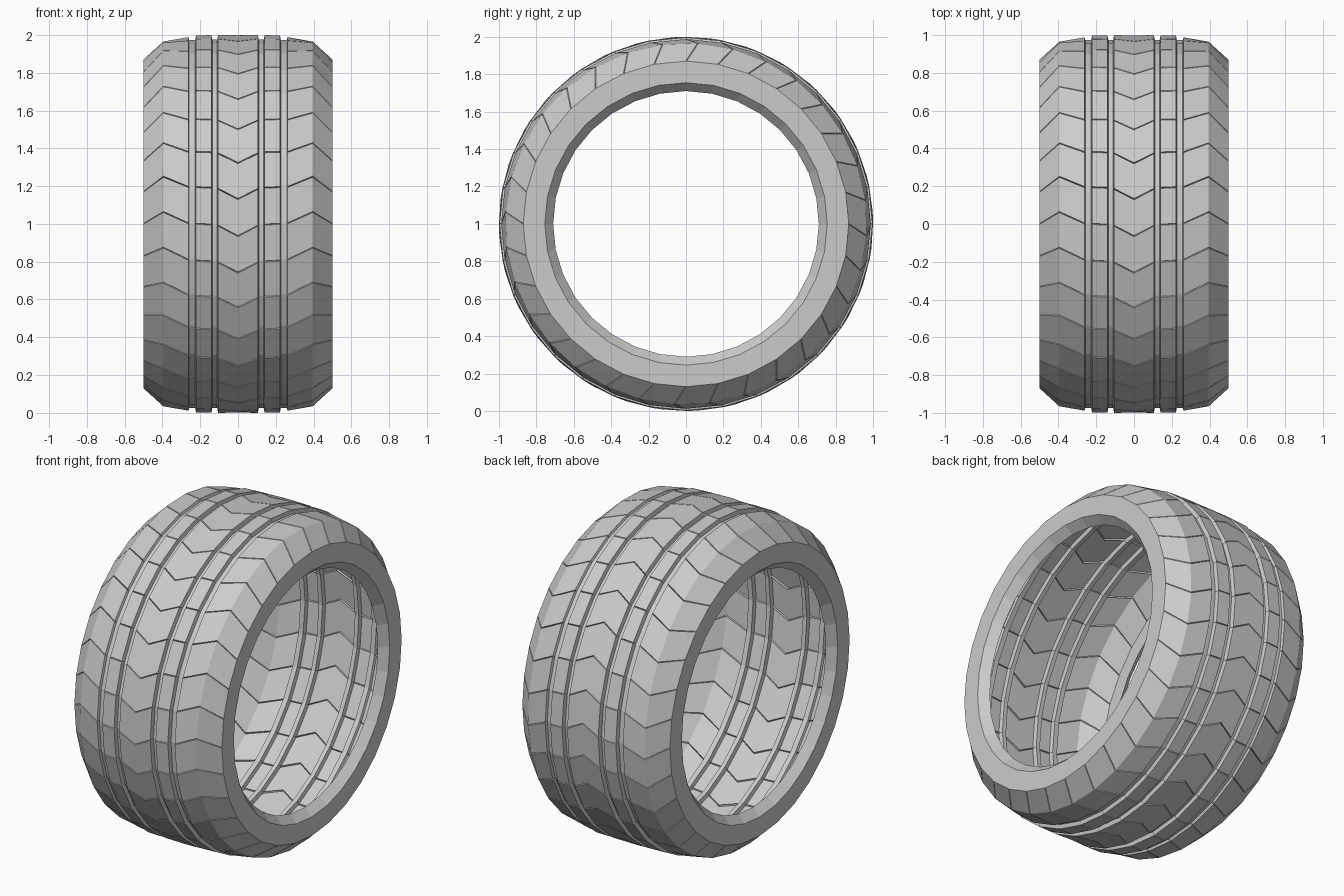
import bpy, bmesh, math

if "Cube" in bpy.data.objects:
    bpy.data.objects.remove(bpy.data.objects["Cube"])

SEGMENTS = 32                  # chevron blocks around the tyre
PHASE = math.radians(3.7)      # where the chevron tips sit
SLIT = 0.003                   # half width of the tread slits (radians)

# Half profile: x, radius, chevron sweep (radians), slit depth
half = [
    (0.000, 1.000, 0.000, 0.010),   # centre rib
    (0.105, 1.000, 0.055, 0.010),
    (0.110, 0.975, 0.057, 0.0),     # inner groove
    (0.136, 0.975, 0.060, 0.0),
    (0.141, 0.999, 0.061, 0.008),   # narrow rib
    (0.222, 0.997, 0.065, 0.008),
    (0.227, 0.973, 0.066, 0.0),     # outer groove
    (0.258, 0.973, 0.067, 0.0),
    (0.263, 0.988, 0.068, 0.010),   # shoulder
    (0.395, 0.967, 0.130, 0.010),
    (0.500, 0.870, 0.065, 0.0),     # flat sidewall
    (0.500, 0.755, 0.065, 0.0),
    (0.450, 0.710, 0.065, 0.0),     # bead lip
]
profile = [(-x, r, s, d) for x, r, s, d in reversed(half[1:])] + half

# Open shell swept round the x axis
bm = bmesh.new()
columns = []
for x, r, sweep, depth in profile:
    ring = []
    for k in range(SEGMENTS):
        base = 2 * math.pi * k / SEGMENTS + PHASE - sweep
        for da, dr in ((-SLIT, 0), (0, depth), (SLIT, 0)):
            a = base + da
            ring.append(bm.verts.new((x, -(r - dr) * math.sin(a),
                                      1 + (r - dr) * math.cos(a))))
    columns.append(ring)
for a, b in zip(columns, columns[1:]):
    n = len(a)
    for i in range(n):
        j = (i + 1) % n
        bm.faces.new((a[i], b[i], b[j], a[j]))
bm.normal_update()

# Make the tread face outwards
probe = max(bm.faces, key=lambda f: f.calc_center_median().z)
if probe.normal.z < 0:
    bmesh.ops.reverse_faces(bm, faces=bm.faces[:])

mesh = bpy.data.meshes.new("tyre")
bm.to_mesh(mesh)
bm.free()
tyre = bpy.data.objects.new("tyre", mesh)
bpy.context.collection.objects.link(tyre)

# Plain grey rubber
rubber = bpy.data.materials.new("light grey rubber")
rubber.diffuse_color = (0.6, 0.6, 0.6, 1)
rubber.use_nodes = True
rubber.node_tree.nodes["Principled BSDF"].inputs["Base Color"].default_value = rubber.diffuse_color
mesh.materials.append(rubber)
